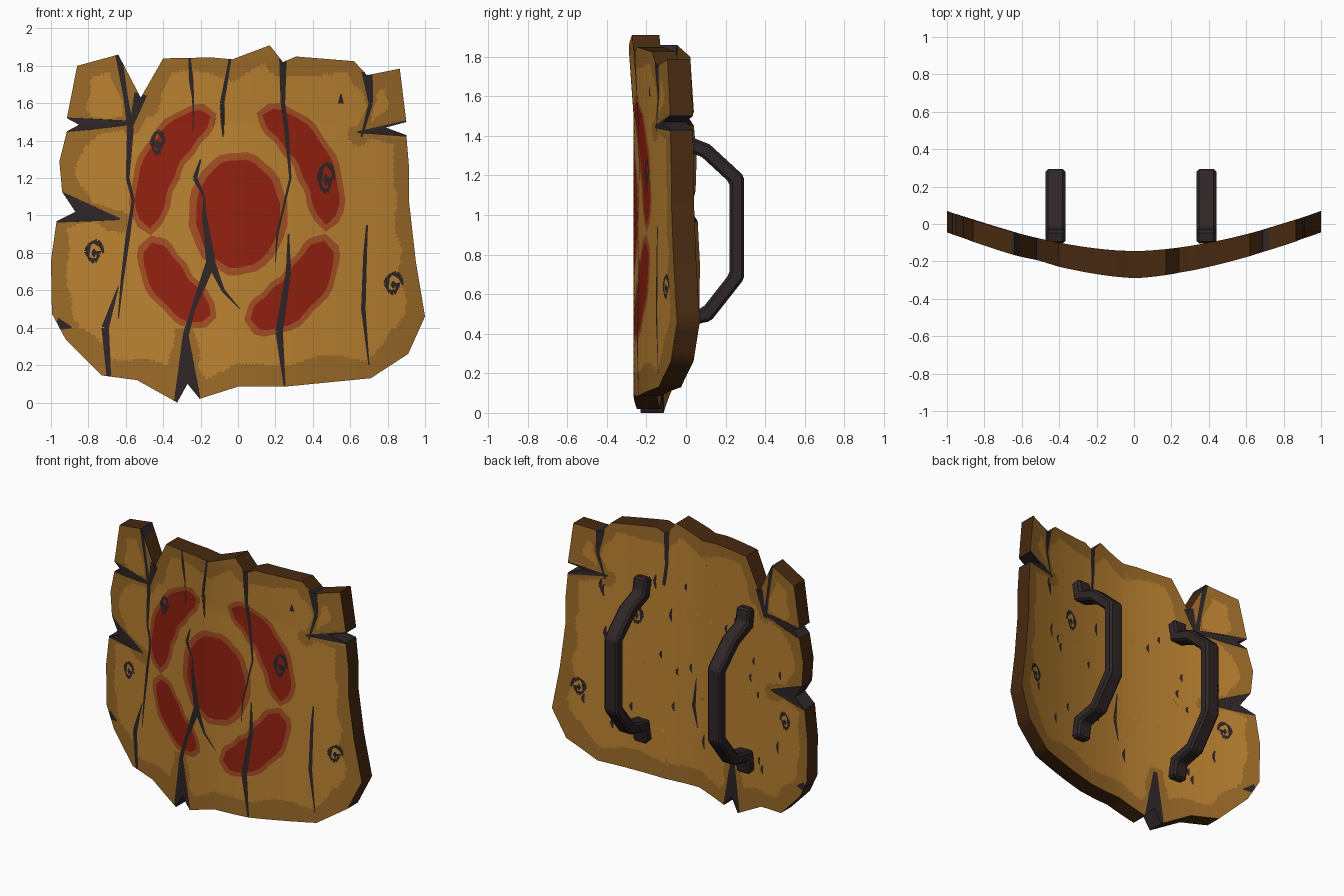
import bpy, bmesh, math, random
from mathutils import Vector
from mathutils.geometry import delaunay_2d_cdt

if "Cube" in bpy.data.objects:
    bpy.data.objects.remove(bpy.data.objects["Cube"])

random.seed(4)


def mat(name, rgb):
    m = bpy.data.materials.new(name)
    m.diffuse_color = (*rgb, 1)
    m.use_nodes = True
    m.node_tree.nodes["Principled BSDF"].inputs["Base Color"].default_value = m.diffuse_color
    return m


WOOD, WORN, DARK, RED, HALO, RIM = range(6)
MATS = [mat("wood tan", (0.50, 0.225, 0.031)), mat("worn wood edge", (0.335, 0.147, 0.022)),
        mat("dark crack and grip", (0.028, 0.019, 0.020)), mat("red paint", (0.29, 0.015, 0.005)),
        mat("faded red paint", (0.37, 0.078, 0.017)), mat("dark brown rim", (0.062, 0.022, 0.005))]

# Broken outline of the board (x, z), clockwise from the top left
OUTLINE = [(-.86, 1.80), (-.64, 1.86), (-.52, 1.63), (-.40, 1.84), (-.14, 1.845), (-.03, 1.835),
           (.17, 1.91), (.24, 1.82), (.31, 1.85), (.62, 1.825), (.69, 1.75), (.865, 1.785),
           (.90, 1.50), (.79, 1.47), (.90, 1.43), (.915, 1.25), (.915, 1.07), (.95, .76), (1, .46),
           (.91, .26), (.71, .13), (.25, .085), (0, .085), (-.205, .02), (-.27, .10), (-.325, 0),
           (-.54, .12), (-.73, .145), (-.92, .335), (-.995, .475), (-1, .76), (-.97, .97),
           (-.87, 1.02), (-.94, 1.125), (-.955, 1.29), (-.915, 1.45), (-.85, 1.485), (-.915, 1.52)]

# Splits that run in from the border and cracks, as (x, z, half width)
NOTCHES = [[(-.93, 1.485, .04), (-.58, 1.495, .012)], [(-.96, 1.045, .085), (-.63, .98, .004)],
           [(-.27, -.01, .075), (-.28, .37, .014)], [(.91, 1.465, .045), (.64, 1.445, .005)],
           [(-.52, 1.65, .035), (-.57, 1.48, .01)], [(-.97, .42, .035), (-.89, .40, .004)],
           [(-.64, 1.87, .018), (-.6, 1.63, .012), (-.575, 1.47, .018)],
           [(.69, 1.77, .03), (.71, 1.6, .012), (.66, 1.42, .005)]]
BOTH = [[(.24, 1.84, .02), (.24, 1.6, .012), (.26, 1.45, .012)]]
CRACKS = [[(-.575, 1.47, .018), (-.59, 1.2, .01), (-.56, 1.08, .008), (-.59, .88, .012), (-.62, .65, .008), (-.64, .45, .003)],
          [(-.64, .62, .003), (-.71, .4, .02), (-.69, .13, .012)],
          [(-.26, 1.86, .005), (-.25, 1.72, .012), (-.24, 1.62, .005), (-.24, 1.45, .002)],
          [(-.04, 1.85, .007), (-.085, 1.6, .012), (-.08, 1.42, .003)],
          [(.26, 1.45, .012), (.28, 1.2, .006), (.21, .9, .006), (.2, .75, .002)],
          [(.27, .9, .004), (.27, .7, .014), (.22, .38, .02), (.25, .08, .005)],
          [(-.2, 1.3, .004), (-.23, 1.2, .013), (-.18, 1.1, .005), (-.18, 1, .012), (-.145, .75, .026), (-.24, .5, .012), (-.28, .36, .016)],
          [(-.145, .75, .022), (-.08, .6, .009), (.01, .5, .002)],
          [(.69, .95, .005), (.68, .8, .01), (.67, .5, .012), (.7, .2, .003)]]


def strip(pts):
    """Counter-clockwise quads along a tapering polyline."""
    quads = []
    for (x0, z0, w0), (x1, z1, w1) in zip(pts, pts[1:]):
        n = Vector((z0 - z1, x1 - x0)).normalized()
        a, b = Vector((x0, z0)), Vector((x1, z1))
        quads.append([a - n * w0, b - n * w1, b + n * w1, a + n * w0])
    return quads


def knot(cx, cz, rx, rz):
    ring = [(cx + rx * (1 - .05 * i) * math.cos(i * .6), cz + rz * (1 - .05 * i) * math.sin(i * .6),
             .006 + .005 * (i % 3)) for i in range(12)]
    return strip(ring) + strip([(cx, cz - rz * .3, .004), (cx, cz, .014), (cx, cz + rz * .3, .004)])


def arc(a0, a1, w):
    """Painted stroke with round ends, along an ellipse."""
    out = []
    for side in (1, -1):
        for i in range(17):
            t = i / 16 if side > 0 else 1 - i / 16
            a = math.radians(a0 + (a1 - a0) * t)
            h = side * w * math.sqrt(max(0, 1 - abs(2 * t - 1) ** 3)) * (1 + .06 * math.sin(17 * a))
            out.append(Vector(((.475 + h) * math.cos(a), 1 + (.56 + h) * math.sin(a))))
    return out


def disc(rx, rz):
    return [Vector((rx * (1 + .02 * math.sin(i * 2.3)) * math.cos(i * math.tau / 32),
                    1.01 + rz * (1 + .02 * math.cos(i * 1.9)) * math.sin(i * math.tau / 32))) for i in range(32)]


STROKES = [(-5, 74, .085), (108, 187, .09), (195, 252, .095), (-82, -14, .105)]
reds = [arc(*s) for s in STROKES] + [disc(.225, .29)]
halos = [arc(a - 4, b + 4, w + .03) for a, b, w in STROKES] + [disc(.265, .33)]
notches = [q for c in NOTCHES for q in strip(c)]
knots = knot(.83, .63, .05, .07) + knot(-.77, .8, .05, .07)
shared = notches + knots + [q for c in BOTH for q in strip(c)]
front_cracks = shared + [q for c in CRACKS for q in strip(c)] + knot(.47, 1.19, .045, .1) + knot(-.43, 1.38, .035, .08)
front_cracks += strip([(.55, 1.6, .016), (.55, 1.65, .003)])
# Short flecks on the back
back_cracks = shared + knot(.45, 1.2, .05, .08) + strip([(.02, .85, .003), (.04, .65, .014), (.01, .5, .003)])
for i in range(26):
    x, z, l = random.uniform(-.8, .8), random.uniform(.3, 1.6), random.uniform(.02, .05)
    back_cracks += strip([(x, z - l, .004), (x + .01, z, .012), (x, z + l, .004)])


def boxed(polys):
    return [(min(p.x for p in q), max(p.x for p in q), min(p.y for p in q), max(p.y for p in q), q) for q in polys]


def inside(x, z, boxes):
    for x0, x1, z0, z1, q in boxes:
        if x0 <= x <= x1 and z0 <= z <= z1:
            hit, p = False, q[-1]
            for c in q:
                if (c.y > z) != (p.y > z) and x < (p.x - c.x) * (z - c.y) / (p.y - c.y) + c.x:
                    hit = not hit
                p = c
            if hit:
                return True
    return False


def seg_dist(x, z, s):
    ax, az, bx, bz = s
    dx, dz = bx - ax, bz - az
    t = max(0, min(1, ((x - ax) * dx + (z - az) * dz) / (dx * dx + dz * dz)))
    return math.hypot(x - ax - t * dx, z - az - t * dz)


border = [(*a, *b) for a, b in zip(OUTLINE, OUTLINE[1:] + OUTLINE[:1])]
splits = [(*a[:2], *b[:2]) for c in NOTCHES for a, b in zip(c, c[1:])]
rim_loop = []
for ax, az, bx, bz in border:
    n = max(1, round(math.hypot(bx - ax, bz - az) / .05))
    rim_loop += [Vector((ax + (bx - ax) * i / n, az + (bz - az) * i / n)) for i in range(n)]

# Triangulate the board with every painted edge cut in
pts, edges = [], []
for loop in [rim_loop] + reds + halos + front_cracks + back_cracks:
    k, n = len(pts), len(loop)
    pts += loop
    edges += [(k + i, k + (i + 1) % n) for i in range(n)]
outline_box, STEP = boxed([rim_loop]), .018
for j in range(int(1.92 / STEP)):
    for i in range(int(2 / STEP) + 1):
        x, z = -1 + (i + .5 * (j % 2)) * STEP, j * STEP
        if inside(x, z, outline_box) and min(seg_dist(x, z, s) for s in border) > .008:
            pts.append(Vector((x, z)))
cdt = delaunay_2d_cdt(pts, edges, [], 0, 1e-5)
flat, tris = cdt[0], cdt[2]


def front_y(x, z):
    lean = .025 * max(0, min(1, (z - 1.5) / .35)) * max(0, 1 - abs(x))
    return -.265 + .22 * abs(x) ** 1.6 - lean


def back_y(x, z):
    return -.145 + .215 * abs(x) ** 1.7


red_b, halo_b, notch_b = boxed(reds), boxed(halos), boxed(notches)
front_b, back_b = boxed(front_cracks), boxed(back_cracks)

# Curved board: front, back and rim walls
bm = bmesh.new()
cache = {}


def vert(i, side):
    if (i, side) not in cache:
        x, z = flat[i]
        cache[i, side] = bm.verts.new((x, (back_y if side else front_y)(x, z), z))
    return cache[i, side]


def add(vs, m):
    bm.faces.new(vs).material_index = m


half_edges = set()
for t in tris:
    c = sum((Vector(flat[i]) for i in t), Vector((0, 0))) / len(t)
    x, z = c
    if not inside(x, z, outline_box):
        continue
    width = .09 + .015 * math.sin(14 * x + 5 * z) + .012 * math.sin(23 * z - 9 * x) + (.03 if z < .4 else 0)
    near = min(min(seg_dist(x, z, s) for s in border), min(seg_dist(x, z, s) for s in splits) + .045)
    base = WORN if near < width else WOOD
    paint = RED if inside(x, z, red_b) else HALO if inside(x, z, halo_b) else base
    add([vert(i, 0) for i in t], DARK if inside(x, z, front_b) else paint)
    add([vert(i, 1) for i in reversed(t)], DARK if inside(x, z, back_b) else base)
    half_edges |= {(t[i], t[(i + 1) % len(t)]) for i in range(len(t))}
for a, b in half_edges:
    if (b, a) not in half_edges:
        mid = (flat[a] + flat[b]) / 2
        add([vert(b, 0), vert(a, 0), vert(a, 1), vert(b, 1)], DARK if inside(mid.x, mid.y, notch_b) else RIM)


def finish(name, bm, mats):
    me = bpy.data.meshes.new(name)
    bm.to_mesh(me)
    bm.free()
    for m in mats:
        me.materials.append(m)
    ob = bpy.data.objects.new(name, me)
    bpy.context.collection.objects.link(ob)
    return ob


board = finish("shield_board", bm, MATS)
bpy.context.view_layer.objects.active = board
board.select_set(True)
bpy.ops.object.shade_smooth_by_angle(angle=math.radians(35))

# Two bent grips on the back, swept along a (y, z) path
PATH = [Vector(p) for p in [(-.07, 1.5), (-.05, 1.385), (.1, 1.325), (.257, 1.18),
                            (.257, .69), (.105, .497), (-.05, .465), (-.07, .34)]]
for name, gx in (("left_grip", -.42), ("right_grip", .387)):
    bm = bmesh.new()
    rings = []
    for i, p in enumerate(PATH):
        d0 = (p - PATH[max(i - 1, 0)]).normalized() if i else (PATH[1] - p).normalized()
        d1 = (PATH[i + 1] - p).normalized() if i + 1 < len(PATH) else d0
        n = Vector((-(d0 + d1).y, (d0 + d1).x)).normalized()
        n *= .037 / max(.5, n.dot(Vector((-d0.y, d0.x))))
        rings.append([bm.verts.new((gx + sx * .053, p.x + s * n.x, p.y + s * n.y))
                      for sx, s in ((-1, -1), (1, -1), (1, 1), (-1, 1))])
    for r, q in zip(rings, rings[1:]):
        for i in range(4):
            bm.faces.new((r[i], r[(i + 1) % 4], q[(i + 1) % 4], q[i]))
    bm.faces.new(rings[0])
    bm.faces.new(rings[-1])
    bmesh.ops.recalc_face_normals(bm, faces=bm.faces)
    grip = finish(name, bm, [MATS[DARK]])
    bev = grip.modifiers.new("soft_edges", "BEVEL")
    bev.width, bev.segments = .014, 1
